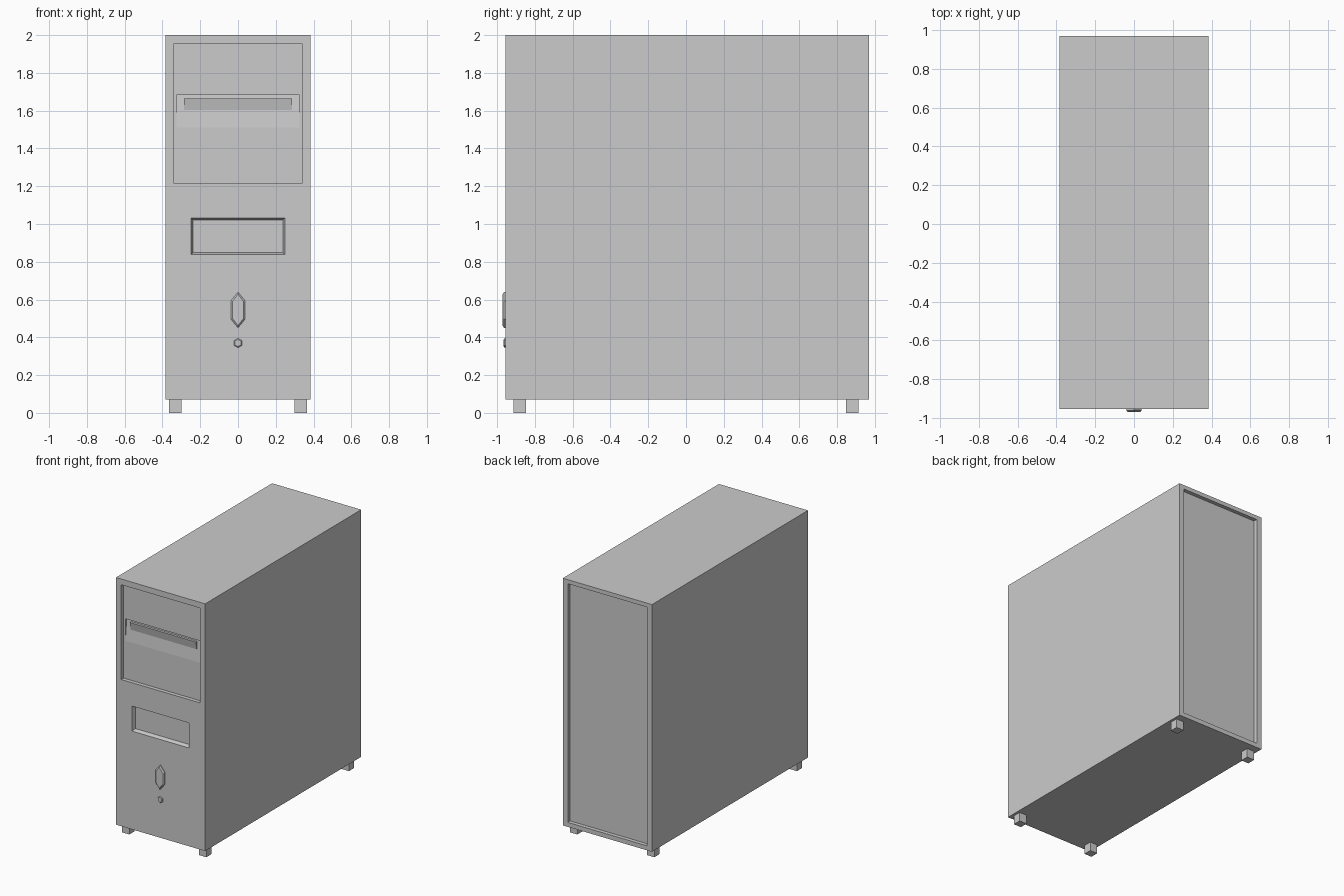
import bpy, bmesh

cube = bpy.data.objects.get("Cube")
if cube:
    bpy.data.objects.remove(cube, do_unlink=True)

grey = bpy.data.materials.new("light grey")
grey.use_nodes = True
COLOUR = (0.6, 0.6, 0.6, 1)
grey.diffuse_color = COLOUR
grey.node_tree.nodes["Principled BSDF"].inputs["Base Color"].default_value = COLOUR

FRONT, BACK = -0.955, 0.97


def loft(name, rings):
    """Closed solid through matching rings of 3D points."""
    bm = bmesh.new()
    loops = [[bm.verts.new(p) for p in ring] for ring in rings]
    n = len(loops[0])
    for a, b in zip(loops, loops[1:]):
        for i in range(n):
            j = (i + 1) % n
            bm.faces.new((a[i], a[j], b[j], b[i]))
    bm.faces.new(loops[0])
    bm.faces.new(loops[-1])
    bmesh.ops.recalc_face_normals(bm, faces=bm.faces)
    mesh = bpy.data.meshes.new(name)
    bm.to_mesh(mesh)
    bm.free()
    mesh.materials.append(grey)
    obj = bpy.data.objects.new(name, mesh)
    bpy.context.collection.objects.link(obj)
    return obj


def rect(half, z0, z1, y):
    return [(-half, y, z0), (half, y, z0), (half, y, z1), (-half, y, z1)]


def block(name, half, z0, z1, y0, y1, draft=0):
    """Box symmetric in x, its far end narrowed by the draft."""
    return loft(name, [rect(half, z0, z1, y0),
                       rect(half - draft, z0 + draft, z1 - draft, y1)])


def wedge(name, half, section):
    """Side profile of (y, z) points extruded across x."""
    return loft(name, [[(x, y, z) for y, z in section] for x in (-half, half)])


def cut(obj, cutter):
    mod = obj.modifiers.new("recess", 'BOOLEAN')
    mod.operation = 'DIFFERENCE'
    mod.solver = 'EXACT'
    mod.object = cutter
    bpy.context.view_layer.update()
    graph = bpy.context.evaluated_depsgraph_get()
    mesh = bpy.data.meshes.new_from_object(obj.evaluated_get(graph))
    obj.modifiers.clear()
    obj.data = mesh
    bpy.data.objects.remove(cutter, do_unlink=True)


# Case with a drive bay, a disk slot and a rear panel recess
case = block("case", 0.385, 0.07, 2.0, FRONT, BACK)
cut(case, block("bay_cutter", 0.34, 1.215, 1.955, FRONT - 0.02, FRONT + 0.03))
cut(case, block("slot_cutter", 0.249, 0.836, 1.034, FRONT - 0.004, FRONT + 0.03, 0.012))
cut(case, block("rear_cutter", 0.342, 0.105, 1.968, BACK + 0.02, BACK - 0.03))

# Sloping finger recess in the drive bay, and the lip inside it
cut(case, wedge("finger_cutter", 0.325,
                [(-0.93, 1.46), (-0.93, 1.682), (-0.908, 1.682)]))
wedge("bay_lip", 0.285,
      [(-0.915, 1.6), (-0.928, 1.665), (-0.9, 1.665), (-0.9, 1.6)])


# Bevelled six-sided buttons
def button(name, z, half_w, half_h, shoulder, depth, bevel):
    def ring(y, inset):
        w, h, s = half_w - inset, half_h - inset * 1.5, shoulder - inset * 0.5
        return [(dx, y, z + dz) for dx, dz in
                ((0, h), (w, s), (w, -s), (0, -h), (-w, -s), (-w, s))]
    tip = FRONT - depth
    loft(name, [ring(FRONT + 0.01, 0), ring(tip + bevel, 0), ring(tip, bevel)])


button("power_button", 0.545, 0.038, 0.095, 0.048, 0.016, 0.008)
button("reset_button", 0.37, 0.02, 0.025, 0.013, 0.01, 0.004)

# Feet
for side, x in (("right", -0.3325), ("left", 0.3325)):
    for end, y in (("front", -0.88), ("back", 0.88)):
        foot = block(f"{end}_{side}_foot", 0.0325, 0, 0.07, -0.0325, 0.0325)
        foot.location = (x, y, 0)
